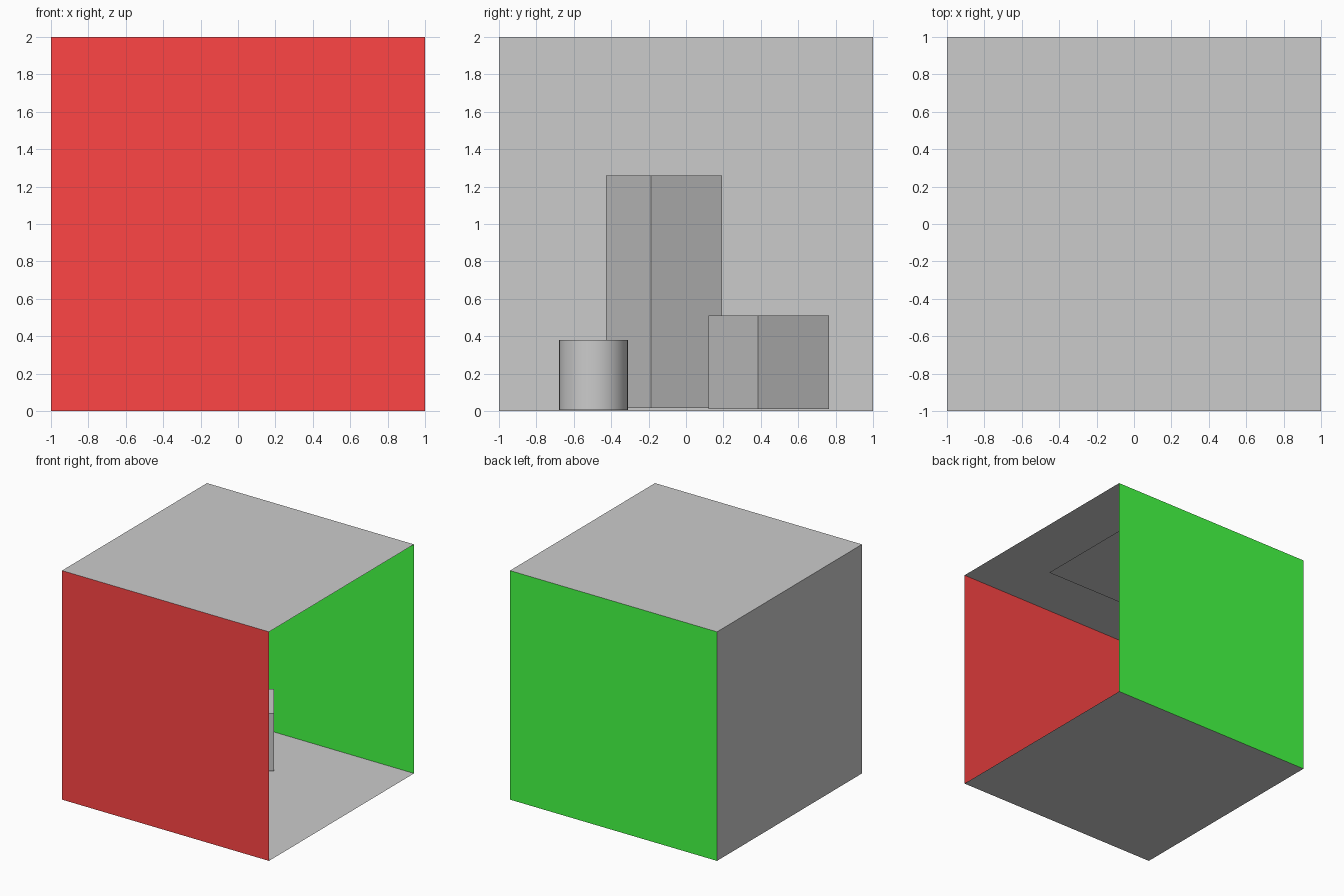
import bpy
from math import radians, pi

if "Cube" in bpy.data.objects:
    bpy.data.objects.remove(bpy.data.objects["Cube"])


def paint(obj, name, color):
    mat = bpy.data.materials.new(name)
    mat.diffuse_color = color
    mat.use_nodes = True
    mat.node_tree.nodes["Principled BSDF"].inputs["Base Color"].default_value = mat.diffuse_color
    obj.data.materials.append(mat)


def panel(name, loc, rot=(0, 0, 0), size=2):
    bpy.ops.mesh.primitive_plane_add(size=size, location=loc, rotation=rot)
    obj = bpy.context.object
    obj.name = name
    return obj


def block(name, x, y, side, z0, z1, angle):
    bpy.ops.mesh.primitive_cube_add(size=1, location=(x, y, (z0 + z1) / 2),
                                    rotation=(0, 0, radians(angle)))
    obj = bpy.context.object
    obj.name = name
    obj.scale = (side, side, z1 - z0)
    return obj


# Room shell: thin panels, open on the +x side
panel("floor", (0, 0, 0))
panel("ceiling", (0, 0, 2), (pi, 0, 0))
panel("back_wall", (-1, 0, 1), (0, pi / 2, 0))
paint(panel("red_wall", (0, -1, 1), (-pi / 2, 0, 0)), "red", (1, 0.06, 0.06, 1))
paint(panel("green_wall", (0, 1, 1), (pi / 2, 0, 0)), "green", (0.06, 1, 0.06, 1))

# Square light panel just under the ceiling
panel("ceiling_light", (0, 0, 1.99), (pi, 0, 0), size=1)

# Turned blocks standing on the floor
block("tall_block", -0.5, -0.118, 0.45, 0.015, 1.26, 32.5)
block("short_block", -0.246, 0.443, 0.463, 0.01, 0.51, 35)

# Round drum
bpy.ops.mesh.primitive_cylinder_add(vertices=32, radius=0.185, depth=0.375,
                                    location=(0.1, -0.495, 0.1925))
bpy.context.object.name = "drum"
bpy.ops.object.shade_smooth_by_angle(angle=radians(30))
